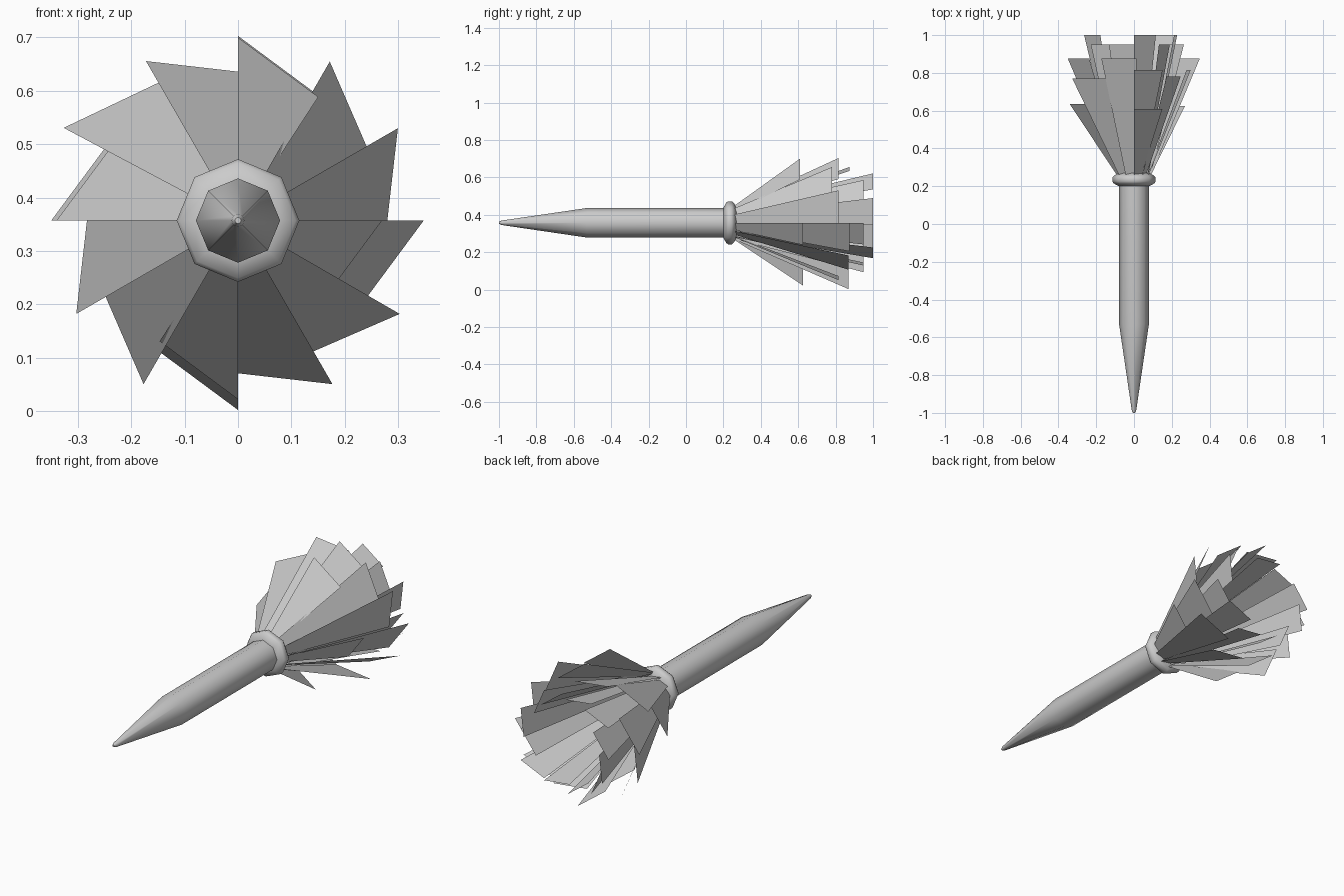
import bpy, bmesh, math

if "Cube" in bpy.data.objects:
    bpy.data.objects.remove(bpy.data.objects["Cube"])

CZ = 0.357   # height of the dart axis
SIDES = 8


def make_object(name, bm):
    mesh = bpy.data.meshes.new(name)
    bm.to_mesh(mesh)
    bm.free()
    obj = bpy.data.objects.new(name, mesh)
    bpy.context.collection.objects.link(obj)
    return obj


def lathe(name, profile):
    """Eight-sided solid turned around the y axis; profile is (y, radius)."""
    bm = bmesh.new()
    rings = []
    for y, r in profile:
        rings.append([bm.verts.new((r * math.cos(i * math.tau / SIDES), y,
                                    CZ + r * math.sin(i * math.tau / SIDES)))
                      for i in range(SIDES)])
    for a, b in zip(rings, rings[1:]):
        for i in range(SIDES):
            j = (i + 1) % SIDES
            bm.faces.new((a[i], a[j], b[j], b[i]))
    bm.faces.new(rings[0])
    bm.faces.new(rings[-1])
    bmesh.ops.recalc_face_normals(bm, faces=bm.faces)
    obj = make_object(name, bm)
    bpy.ops.object.select_all(action='DESELECT')
    obj.select_set(True)
    bpy.context.view_layer.objects.active = obj
    bpy.ops.object.shade_smooth_by_angle(angle=math.radians(60))
    return obj


# Shaft with its long point
lathe("shaft", [(-1.0, 0.006), (-0.985, 0.012), (-0.53, 0.079), (0.22, 0.079)])

# Collar holding the feathers
lathe("collar", [(0.20, 0.08), (0.215, 0.108), (0.225, 0.115),
                 (0.245, 0.115), (0.257, 0.105), (0.27, 0.08)])


def feathers(name, vanes):
    """Flat flaring vanes; each is (angle in degrees, end y, tip radius)."""
    bm = bmesh.new()
    for angle, y_end, tip in vanes:
        def corner(r, turn, y):
            a = math.radians(angle + turn)
            return bm.verts.new((r * math.cos(a), y, CZ + r * math.sin(a)))
        bm.faces.new((corner(0.085, 0, 0.25), corner(tip, 0, y_end),
                      corner(tip * 0.805, -33, y_end), corner(0.068, -33, 0.25)))
    make_object(name, bm)


# Short, middle and long rows of feathers
feathers("short_feathers", [(90, 0.61, 0.343), (0, 0.625, 0.27),
                            (-90, 0.625, 0.335), (180, 0.635, 0.34)])
feathers("middle_feathers", [
    (90, 0.815, 0.346), (60, 0.78, 0.344), (30, 0.815, 0.346), (0, 0.875, 0.348),
    (-30, 0.87, 0.35), (-60, 0.815, 0.354), (-90, 0.87, 0.355), (-120, 0.78, 0.354),
    (-150, 0.82, 0.35), (180, 0.875, 0.35), (152, 0.77, 0.37), (120, 0.875, 0.345)])
feathers("long_feathers", [
    (a, 1.0 if a in (90, 30, -30, 180, -150) else 0.95, 0.264)
    for a in range(-150, 181, 30)])
